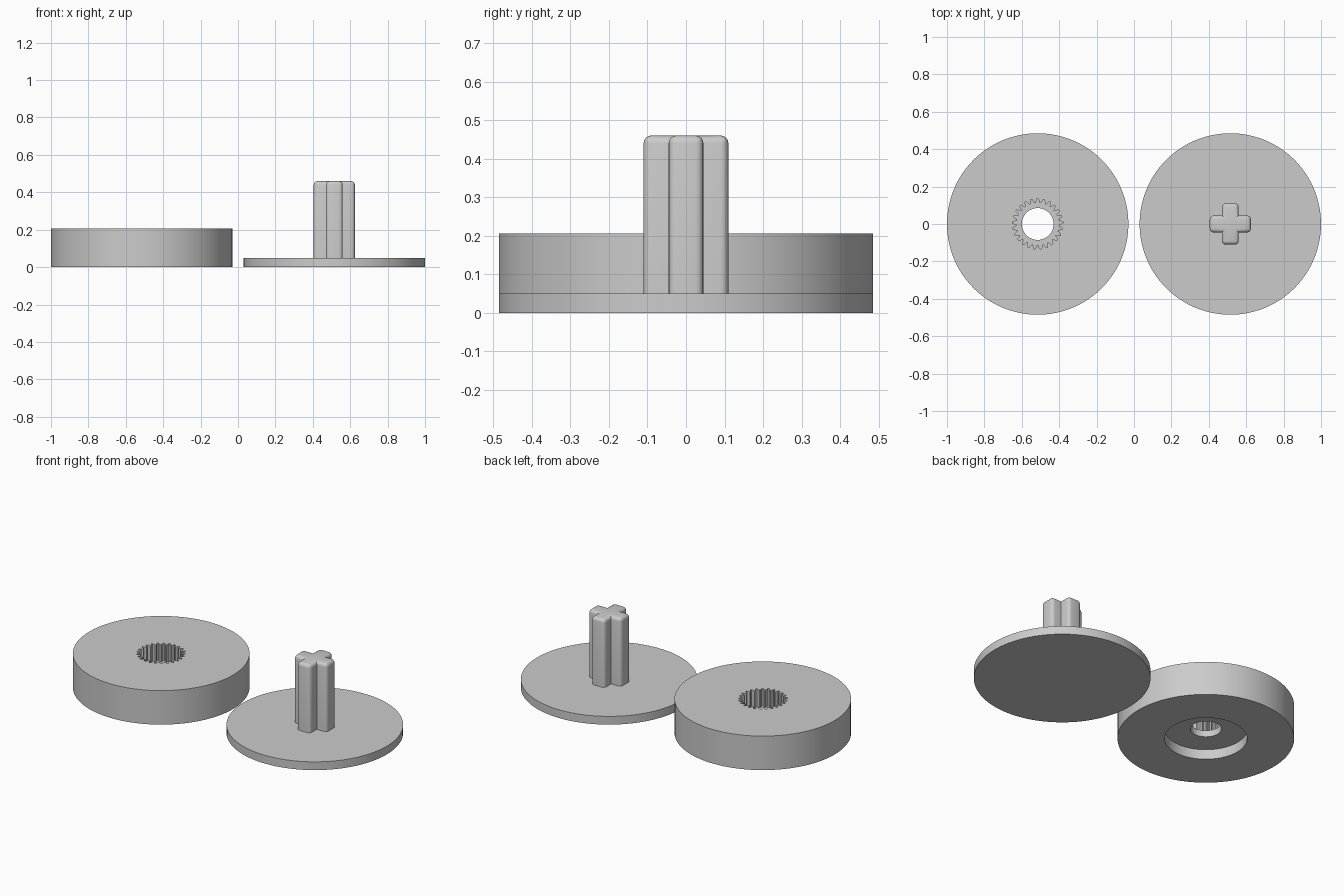
import bpy, bmesh
from math import cos, sin, pi

cube = bpy.data.objects.get("Cube")
if cube:
    bpy.data.objects.remove(cube)

GREY = (0.6, 0.6, 0.6, 1)
mat = bpy.data.materials.new("plain grey")
mat.use_nodes = True
mat.diffuse_color = GREY
mat.node_tree.nodes["Principled BSDF"].inputs["Base Color"].default_value = GREY

TEETH = 25
SEGMENTS = TEETH * 4
CENTRE = 0.515
RADIUS = 0.485


def finish(bm, name, x, z=0, bevel=0):
    bmesh.ops.recalc_face_normals(bm, faces=bm.faces)
    mesh = bpy.data.meshes.new(name)
    bm.to_mesh(mesh)
    bm.free()
    mesh.materials.append(mat)
    obj = bpy.data.objects.new(name, mesh)
    bpy.context.collection.objects.link(obj)
    obj.location = (x, 0, z)
    bpy.ops.object.select_all(action='DESELECT')
    obj.select_set(True)
    bpy.context.view_layer.objects.active = obj
    bpy.ops.object.shade_smooth_by_angle(angle=0.6)
    return obj


def ring(bm, radius, z, toothed=False):
    verts = []
    for i in range(SEGMENTS):
        a = 2 * pi * (i + 0.5) / SEGMENTS
        # two points at the tooth root, two at the tip
        r = radius if not toothed or i % 4 < 2 else radius - 0.022
        verts.append(bm.verts.new((r * cos(a), r * sin(a), z)))
    return verts


def bridge(bm, a, b):
    for i in range(SEGMENTS):
        j = (i + 1) % SEGMENTS
        bm.faces.new((a[i], a[j], b[j], b[i]))


# Thick wheel: outer wall, toothed socket, through hole, counterbore below
bm = bmesh.new()
profile = [(RADIUS, 0, False), (RADIUS, 0.206, False),
           (0.135, 0.206, True), (0.135, 0.1, True),
           (0.085, 0.1, False), (0.085, 0.06, False),
           (0.227, 0.06, False), (0.227, 0, False)]
rings = [ring(bm, *p) for p in profile]
for k, r in enumerate(rings):
    bridge(bm, r, rings[(k + 1) % len(rings)])
finish(bm, "splined_wheel", -CENTRE)

# Thin round base plate
bm = bmesh.new()
bottom, top = ring(bm, RADIUS, 0), ring(bm, RADIUS, 0.05)
bridge(bm, bottom, top)
bm.faces.new(bottom)
bm.faces.new(top)
finish(bm, "base_plate", CENTRE)

# Cross-shaped post with rounded outer edges
ARM, HALF = 0.11, 0.045
bm = bmesh.new()
outline = []
for q in range(4):
    c, s = round(cos(q * pi / 2)), round(sin(q * pi / 2))
    for x, y in ((ARM, -HALF), (ARM, HALF), (HALF, HALF)):
        outline.append(bm.verts.new((x * c - y * s, x * s + y * c, 0)))
base = bm.faces.new(outline)
up = bmesh.ops.extrude_face_region(bm, geom=[base], use_keep_orig=True)["geom"]
height = 0.46 - 0.04
bmesh.ops.translate(bm, vec=(0, 0, height),
                    verts=[g for g in up if isinstance(g, bmesh.types.BMVert)])
bmesh.ops.recalc_face_normals(bm, faces=bm.faces)
convex = [e for e in bm.edges
          if e.is_convex and max(v.co.z for v in e.verts) > height / 2]
bmesh.ops.bevel(bm, geom=convex, offset=0.02, segments=4, profile=0.5,
                affect='EDGES', clamp_overlap=True)
finish(bm, "cross_post", CENTRE, 0.04)
